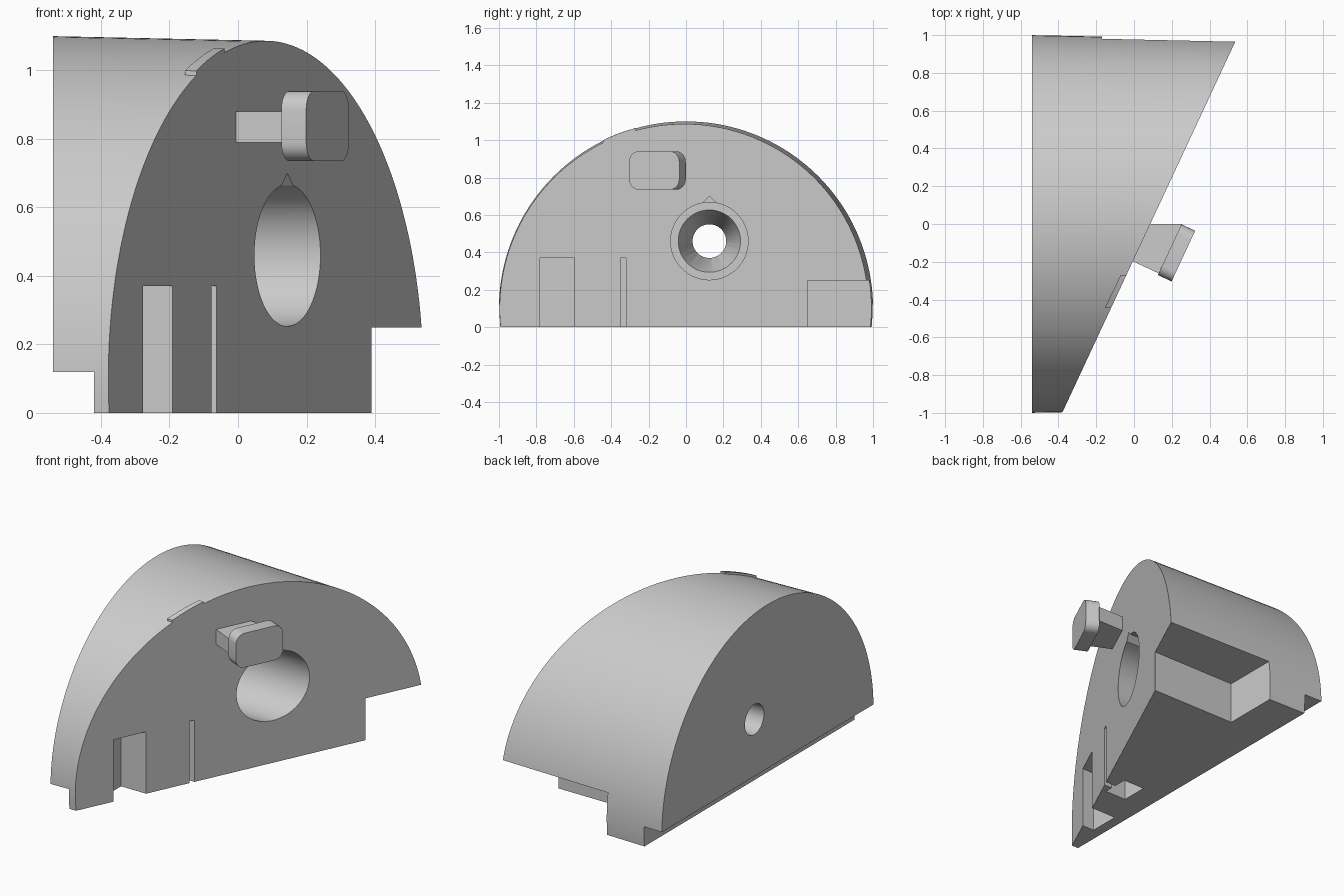
import bpy, bmesh, math
from mathutils import Vector, Matrix

cube = bpy.data.objects.get("Cube")
if cube:
    bpy.data.objects.remove(cube)

grey = bpy.data.materials.new("plain grey")
grey.use_nodes = True
grey.diffuse_color = (0.6, 0.6, 0.6, 1)
grey.node_tree.nodes["Principled BSDF"].inputs["Base Color"].default_value = (0.6, 0.6, 0.6, 1)

X0, X1 = -0.54, 0.56
AXIS_Z = 0.10
TAN = math.tan(math.radians(25))
ALONG = Vector((math.sin(math.radians(25)), math.cos(math.radians(25)), 0))
NORMAL = Vector((ALONG.y, -ALONG.x, 0))
FACE_X = 0.086          # where the slanted face crosses y = 0


def slant(y):
    return FACE_X + TAN * y


def finish(bm, name):
    bmesh.ops.recalc_face_normals(bm, faces=bm.faces)
    mesh = bpy.data.meshes.new(name)
    bm.to_mesh(mesh)
    bm.free()
    ob = bpy.data.objects.new(name, mesh)
    bpy.context.collection.objects.link(ob)
    mesh.materials.append(grey)
    return ob


def prism(name, points, offset):
    """Extrude a flat polygon of 3D points by an offset vector."""
    bm = bmesh.new()
    face = bm.faces.new([bm.verts.new(p) for p in points])
    grown = bmesh.ops.extrude_face_region(bm, geom=[face])["geom"]
    bmesh.ops.translate(bm, vec=offset, verts=[v for v in grown if isinstance(v, bmesh.types.BMVert)])
    return finish(bm, name)


def plan(name, outline, z0, z1):
    return prism(name, [(x, y, z0) for x, y in outline], Vector((0, 0, z1 - z0)))


def block(name, x0, x1, y0, y1, z0, z1):
    return plan(name, [(x0, y0), (x1, y0), (x1, y1), (x0, y1)], z0, z1)


def cone_x(bm, x0, x1, r0, r1, y, z, segments):
    place = Matrix.Translation(((x0 + x1) / 2, y, z)) @ Matrix.Rotation(math.pi / 2, 4, "Y")
    bmesh.ops.create_cone(bm, cap_ends=True, segments=segments, radius1=r0, radius2=r1,
                          depth=x1 - x0, matrix=place)


def half_drum(name, extra):
    """Slightly tapering drum, cut flat below and at a slant on its +x end."""
    bm = bmesh.new()
    cone_x(bm, X0, X1, 1 + extra, 0.976 + extra, 0, AXIS_Z, 160)
    for co, no in (((0, 0, 0), (0, 0, -1)), ((FACE_X, 0, 0), NORMAL)):
        cut = bmesh.ops.bisect_plane(bm, geom=bm.verts[:] + bm.edges[:] + bm.faces[:], plane_co=co,
                                     plane_no=no, clear_outer=True)["geom_cut"]
        bmesh.ops.edgeloop_fill(bm, edges=[e for e in cut if isinstance(e, bmesh.types.BMEdge)])
    return finish(bm, name)


def boolean(target, tool, operation="DIFFERENCE"):
    mod = target.modifiers.new(tool.name, "BOOLEAN")
    mod.object, mod.operation, mod.solver = tool, operation, "EXACT"
    bpy.ops.object.select_all(action="DESELECT")
    bpy.context.view_layer.objects.active = target
    target.select_set(True)
    bpy.ops.object.modifier_apply(modifier=mod.name)
    bpy.data.objects.remove(tool)


def smooth(ob):
    bpy.ops.object.select_all(action="DESELECT")
    bpy.context.view_layer.objects.active = ob
    ob.select_set(True)
    bpy.ops.object.shade_smooth_by_angle(angle=math.radians(25))


# Main body with its steps and slots
body = half_drum("wedge_body", 0)
boolean(body, block("rear_step", -0.8, -0.42, -1.2, 1.2, -0.1, 0.12))
boolean(body, block("corner_notch", -0.17, 0.8, 0.65, 1.2, -0.1, 0.25))
boolean(body, block("wide_slot", -0.357, 0, -0.78, -0.595, -0.1, 0.37))
boolean(body, block("thin_slot", -0.2, 0.1, -0.35, -0.32, -0.1, 0.37))
boolean(body, block("slot_pocket", -0.27, -0.13, -0.40, -0.24, -0.1, 0.37))

# Stepped bore: wide bore, funnel, through hole
BORE_Y, BORE_Z = 0.125, 0.46
for name, x0, x1, r0, r1 in (("bore", -0.2, 0.7, 0.207, 0.207),
                             ("funnel", -0.42, -0.19, 0.09, 0.17),
                             ("through_hole", -0.7, -0.41, 0.09, 0.09)):
    bm = bmesh.new()
    cone_x(bm, x0, x1, r0, r1, BORE_Y, BORE_Z, 64)
    boolean(body, finish(bm, name))

# Pointed key groove above the bore
boolean(body, prism("key_groove", [(0.04, BORE_Y - 0.055, 0.645), (0.04, BORE_Y + 0.055, 0.645),
                                   (0.04, BORE_Y, 0.70)], Vector((0.4, 0, 0))))
smooth(body)

# Thin raised pointer on the curved surface
pointer = half_drum("raised_pointer", 0.012)
boolean(pointer, plan("pointer_outline", [(-0.155, -0.445), (slant(-0.445), -0.445),
                                          (slant(-0.27), -0.27), (-0.07, -0.27)], 0.9, 1.2), "INTERSECT")
smooth(pointer)

# Peg neck, set into the slanted face
plan("peg_neck", [(-0.03, -0.186), (0.13, -0.261), (0.255, 0), (0.05, 0)], 0.79, 0.88)

# Peg head: rounded plate parallel to the slanted face
centre = Vector((0.189, -0.136, 0.8375))
HALF_L, HALF_H, ROUND = 0.148, 0.1025, 0.055
ring = []
for i, (sx, sz) in enumerate(((1, 1), (-1, 1), (-1, -1), (1, -1))):
    for step in range(7):
        a = math.pi / 2 * (i + step / 6)
        along = sx * (HALF_L - ROUND) + ROUND * math.cos(a)
        up = sz * (HALF_H - ROUND) + ROUND * math.sin(a)
        ring.append(centre + ALONG * along + Vector((0, 0, up)))
smooth(prism("peg_head", ring, NORMAL * 0.08))
